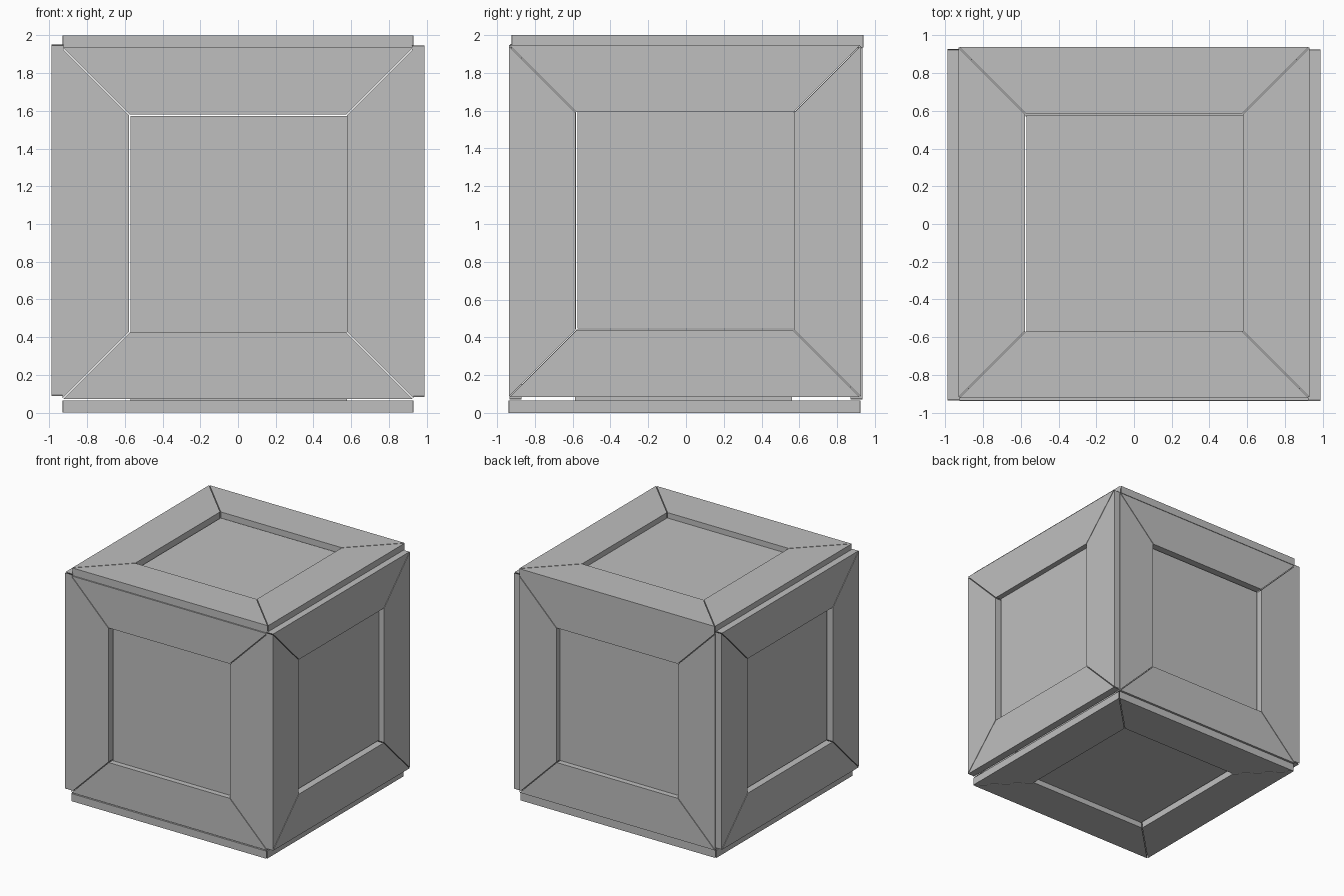
import bpy
import bmesh
from mathutils import Matrix, Vector

cube = bpy.data.objects.get("Cube")
if cube:
    bpy.data.objects.remove(cube, do_unlink=True)

grey = bpy.data.materials.new("plain_grey")
grey.use_nodes = True
colour = (0.52, 0.52, 0.52, 1)
grey.diffuse_color = colour
grey.node_tree.nodes["Principled BSDF"].inputs["Base Color"].default_value = colour

HALF = 0.932      # half width of a panel
HOLE = 0.579      # half width of the opening
INSET = 0.574     # half width of the recessed board
THICK = 0.065
RECESS = 0.047
MITRE = 0.004     # half gap between neighbouring planks


def prism(bm, outline, low, high, matrix):
    """Closed straight prism over a flat outline."""
    rings = [[bm.verts.new(matrix @ Vector((x, y, z))) for x, y in outline]
             for z in (low, high)]
    bm.faces.new(rings[0][::-1])
    bm.faces.new(rings[1])
    n = len(outline)
    for i in range(n):
        j = (i + 1) % n
        bm.faces.new((rings[0][i], rings[0][j], rings[1][j], rings[1][i]))


def finish(bm, name):
    bmesh.ops.recalc_face_normals(bm, faces=bm.faces)
    mesh = bpy.data.meshes.new(name)
    bm.to_mesh(mesh)
    bm.free()
    mesh.materials.append(grey)
    bpy.context.collection.objects.link(bpy.data.objects.new(name, mesh))


def panel(name, centre, right, up, shift):
    """Four mitred planks around a recessed board; centre is on the outer face."""
    u, v = Vector(right), Vector(up)
    place = Matrix((u, v, u.cross(v))).transposed().to_4x4()
    place.translation = centre
    # Mitred frame
    bm = bmesh.new()
    a, b = HALF - MITRE, HOLE - MITRE
    plank = [(-a, -HALF), (a, -HALF), (b, -HOLE), (-b, -HOLE)]
    for turn in range(4):
        spin = Matrix.Rotation(turn * 1.5707963, 4, "Z")
        prism(bm, plank, -THICK, 0, place @ spin)
    finish(bm, name + "_frame")
    # Recessed board, pushed against two sides of the opening
    bm = bmesh.new()
    sx, sy = (s * (HOLE - INSET) for s in shift)
    board = [(sx + i * INSET, sy + j * INSET)
             for i, j in ((-1, -1), (1, -1), (1, 1), (-1, 1))]
    prism(bm, board, -RECESS - 0.045, -RECESS, place)
    finish(bm, name + "_board")


X, Y, Z = (1, 0, 0), (0, 1, 0), (0, 0, 1)
NX, NY = (-1, 0, 0), (0, -1, 0)

panel("front", (0, -0.935, 1.003), X, Z, (1, -1))
panel("back", (0, 0.935, 1.003), NX, Z, (-1, -1))
panel("left", (0.988, -0.006, 1.015), Y, Z, (1, 1))
panel("right", (-0.99, -0.004, 1.02), NY, Z, (-1, 1))
panel("top", (0, 0.008, 2.0), X, Y, (1, -1))
panel("bottom", (0, -0.008, 0), X, NY, (1, 1))
